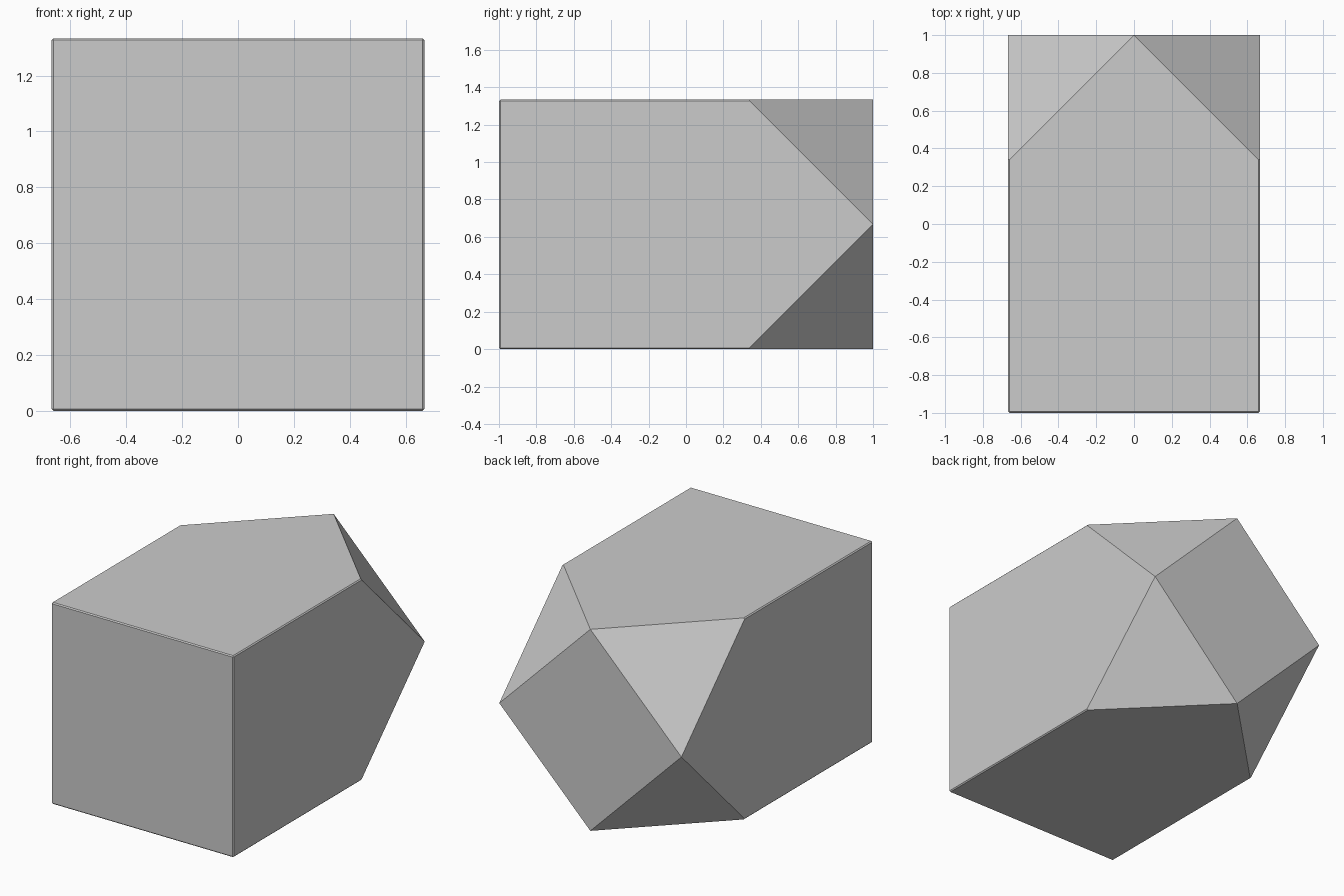
import bpy
import bmesh
from math import radians

if "Cube" in bpy.data.objects:
    bpy.data.objects.remove(bpy.data.objects["Cube"], do_unlink=True)

HALF = 2 / 3      # half width and half height
BACK = 1.0        # half depth
CUT = BACK - HALF  # where the rear corner cuts begin

# Plain grey finish
grey = bpy.data.materials.new("plain grey")
grey.use_nodes = True
colour = (0.6, 0.6, 0.6, 1)
grey.diffuse_color = colour
grey.node_tree.nodes["Principled BSDF"].inputs["Base Color"].default_value = colour

# Block corners: square front, long edges, and a diamond back
bm = bmesh.new()
for sx in (-1, 1):
    for sz in (-1, 1):
        for y in (-BACK, CUT):
            bm.verts.new((sx * HALF, y, HALF + sz * HALF))
for s in (-1, 1):
    bm.verts.new((s * HALF, BACK, HALF))
    bm.verts.new((0, BACK, HALF + s * HALF))

# Wrap the corners into a solid with clean flat faces
bmesh.ops.convex_hull(bm, input=bm.verts[:])
bmesh.ops.dissolve_limit(bm, angle_limit=radians(1), verts=bm.verts[:], edges=bm.edges[:])
bmesh.ops.recalc_face_normals(bm, faces=bm.faces[:])

mesh = bpy.data.meshes.new("faceted_block")
bm.to_mesh(mesh)
bm.free()
mesh.materials.append(grey)
block = bpy.data.objects.new("faceted_block", mesh)
bpy.context.collection.objects.link(block)

# Fine chamfer on the right-angled edges only
bevel = block.modifiers.new("edge_chamfer", "BEVEL")
bevel.width = 0.007
bevel.segments = 1
bevel.limit_method = "ANGLE"
bevel.angle_limit = radians(70)
